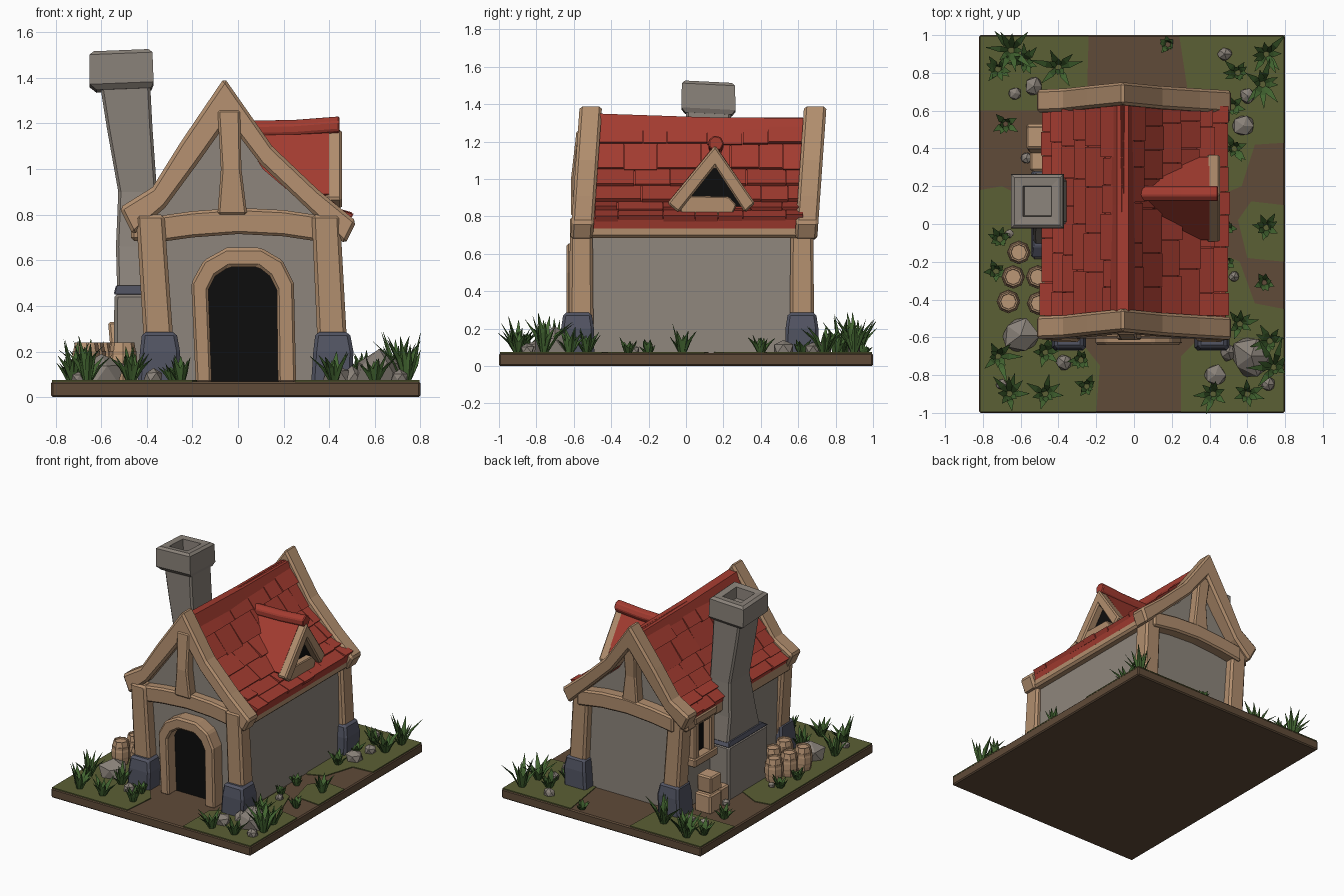
import bpy, bmesh, math, random
from mathutils import Vector

if "Cube" in bpy.data.objects:
    bpy.data.objects.remove(bpy.data.objects["Cube"])
random.seed(4)

def material(name, r, g, b):
    m = bpy.data.materials.new(name)
    m.diffuse_color = (r, g, b, 1)
    m.use_nodes = True
    m.node_tree.nodes["Principled BSDF"].inputs["Base Color"].default_value = m.diffuse_color
    return m

WOOD = material("timber tan", .44, .27, .155)
CRATE = material("light wood", .50, .31, .18)
WALL = material("plaster grey", .27, .235, .20)
STONE = material("stone grey", .25, .22, .19)
SLATE = material("slate blue", .085, .09, .125)
RED = material("roof red", .37, .045, .03)
GRASS = material("grass green", .055, .13, .03)
MOSS = material("moss green", .105, .115, .035)
SOIL = material("soil brown", .115, .07, .04)
BLACK = material("opening black", .004, .004, .004)

def finish(name, bm, mat, bevel=0):
    bmesh.ops.recalc_face_normals(bm, faces=bm.faces)
    me = bpy.data.meshes.new(name)
    bm.to_mesh(me)
    bm.free()
    me.materials.append(mat)
    ob = bpy.data.objects.new(name, me)
    bpy.context.collection.objects.link(ob)
    if bevel:
        mod = ob.modifiers.new("soft edges", 'BEVEL')
        mod.width, mod.segments = bevel, 1
    return ob

def build(name, parts, mat, bevel=0):
    """Each part is a list of rings, lofted and capped."""
    bm = bmesh.new()
    for rings in parts:
        vs = [[bm.verts.new(p) for p in ring] for ring in rings]
        n = len(vs[0])
        for a, b in zip(vs, vs[1:]):
            for i in range(n):
                j = (i + 1) % n
                bm.faces.new((a[i], a[j], b[j], b[i]))
        bm.faces.new(vs[0][::-1])
        bm.faces.new(vs[-1])
    return finish(name, bm, mat, bevel)

def rect(cx, cy, hx, hy, z):
    return [(cx-hx, cy-hy, z), (cx+hx, cy-hy, z), (cx+hx, cy+hy, z), (cx-hx, cy+hy, z)]

def box(x0, x1, y0, y1, z0, z1):
    c = ((x0+x1)/2, (y0+y1)/2, (x1-x0)/2, (y1-y0)/2)
    return [rect(*c, z0), rect(*c, z1)]

def circle(cx, cy, r, z, n=8):
    return [(cx+r*math.cos(6.2832*i/n), cy+r*math.sin(6.2832*i/n), z) for i in range(n)]

def strip(outer, inner, lo, hi, axis='y', lean=0):
    """Bent beam between two profile lines, as deep as lo..hi along the axis."""
    def pt(p, d):
        d += lean * (p[1] - .8)
        return (p[0], d, p[1]) if axis == 'y' else (d, p[0], p[1])
    return [[pt(o, lo), pt(o, hi), pt(i, hi), pt(i, lo)] for o, i in zip(outer, inner)]

# Ground slab and moss patches
build("ground_slab", [box(-.82, .80, -1, 1, 0, .068)], SOIL, .008)
patches = [
    [(-.815, -.995), (-.2, -.995), (-.18, -.75), (-.3, -.6), (-.45, -.4), (-.5, .1), (-.7, .2), (-.815, .18)],
    [(-.815, .995), (-.24, .995), (-.25, .64), (-.5, .6), (-.815, .6)],
    [(.24, .995), (.795, .995), (.795, .43), (.64, .42), (.57, .2), (.45, .15), (.3, .6)],
    [(.795, -.995), (.25, -.995), (.25, -.7), (.45, -.5), (.45, -.15), (.56, -.2), (.64, -.42), (.795, -.45)],
    [(.795, -.2), (.6, -.18), (.55, .02), (.62, .12), (.795, .1)]]
build("moss_patches", [[[(x, y, z) for x, y in p] for z in (.066, .074)] for p in patches], MOSS)

# Walls with gable ends
wall = [(-.385, .06), (.44, .06), (.42, .76), (.31, .83), (.11, 1.0), (-.05, 1.25), (-.21, 1.0), (-.33, .84), (-.40, .76)]
build("walls", [[[(x, y, z) for x, z in wall] for y in (-.54, .62)]], WALL)

# Corner posts on slate feet
posts, feet = [], []
for y in (-.56, .62):
    for xb, xt in ((-.345, -.385), (.415, .385)):
        posts.append([rect(xb, y, .065, .065, .2), rect(xt, y, .062, .06, .8)])
        fy = y - .02 if y < 0 else y
        feet.append([rect(xb-.005, fy, .09, .09, .05), rect(xb+.003, fy, .088, .088, .2), rect(xb, fy, .075, .075, .285)])
build("corner_posts", posts, WOOD, .015)
build("post_feet", feet, SLATE, .015)

# Gable frames, tie beams and king posts, front and back
outer = [(-.52, .83), (-.375, .92), (-.25, 1.12), (-.06, 1.40), (.15, 1.10), (.35, .91), (.52, .77)]
inner = [(-.46, .71), (-.32, .83), (-.18, 1.02), (-.045, 1.21), (.10, 1.02), (.30, .83), (.47, .67)]
tie_top = [(-.38, .79), (-.2, .815), (0, .83), (.2, .82), (.4, .79)]
tie_low = [(x, z - .115) for x, z in tie_top]
for side, lo, hi, ky in (("front", -.61, -.49, -.575), ("back", .59, .71, .655)):
    build(side + "_gable_frame", [strip(outer, inner, lo, hi, lean=.07)], WOOD, .015)
    build(side + "_tie_beam", [strip(tie_top, tie_low, lo+.005, hi-.01)], WOOD, .012)
    build(side + "_king_post", [[rect(-.025, ky, .065, .04, .8), rect(-.03, ky, .045, .04, 1.0),
                                 rect(-.04, ky+.03, .05, .04, 1.26)]], WOOD, .01)
build("eave_beams", [box(.39, .475, -.55, .66, .685, .80), box(-.47, -.385, -.55, .66, .685, .80)], WOOD, .015)

# Roof: a base shell with overlapping tile courses
right = [(-.06, 1.325), (.13, 1.05), (.33, .875), (.485, .785)]
left = [(-.06, 1.325), (-.24, 1.06), (-.36, .89), (-.475, .79)]
shell = left[::-1] + right[1:]
build("roof_shell", [strip(shell, [(x*.98, z - .05) for x, z in shell], -.5, .64)], RED)
tiles = []
for prof in (left, right):
    course = []
    for a, b in zip(prof, prof[1:]):
        m = ((a[0]+b[0])/2, (a[1]+b[1])/2)
        course += [(a, m), (m, b)]
    for (ax, az), (bx, bz) in course:
        d = Vector((bx-ax, bz-az)).normalized()
        n = Vector((-d.y, d.x)) if d.x > 0 else Vector((d.y, -d.x))
        y = -.485
        while y < .62:
            w = min(random.uniform(.12, .26), .63 - y)
            if .63 - (y + w) < .06:
                w = .63 - y
            t = random.uniform(.014, .03)
            e = random.uniform(0, .012)
            p = [Vector((ax, az)) - n*.01, Vector((bx, bz)) + d*e - n*.01,
                 Vector((bx, bz)) + d*e + n*t, Vector((ax, az)) + n*.006]
            tiles.append([[(q.x, s, q.y) for q in p] for s in (y, y + w - .004)])
            y += w
build("roof_tiles", tiles, RED)
ridge = [(-.125, 1.26), (-.09, 1.34), (-.03, 1.345), (.005, 1.26)]
build("roof_ridge_cap", [[[(x, y, z + dz) for x, z in ridge] for y, dz in ((-.49, .005), (.1, -.015), (.64, -.02))]], RED)

# Dormer
d_out = [(-.10, .87), (.155, 1.18), (.37, .87)]
d_in = [(-.04, .82), (.155, 1.065), (.315, .82)]
build("dormer_frame", [strip(d_out, d_in, .385, .455, 'x')], WOOD, .01)
build("dormer_roof", [strip([(-.085, .89), (.155, 1.185), (.355, .89)],
                            [(-.05, .86), (.155, 1.12), (.32, .86)], .03, .40, 'x')], RED)
build("dormer_ridge_cap", [[[(x, .16 + q[0], z + q[1]) for q in circle(0, 0, .043, 0, 7)]
                            for x, z in ((0, 1.17), (.25, 1.175), (.445, 1.19))]], RED, .006)
build("dormer_window", [[[(x, y, z) for y, z in ((-.05, .84), (.33, .84), (.155, 1.12))] for x in (.39, .398)]], BLACK)
build("dormer_sill", [[[(x, y, z) for y, z in ((-.02, .795), (.24, .795), (.27, .86), (.23, .905), (.02, .91), (-.04, .87))]
                       for x in (.33, .445)]], WOOD, .006)

# Arched doorway
a_out = [(-.185, .06), (-.205, .50), (-.15, .60), (-.05, .655), (.10, .655), (.195, .60), (.245, .50), (.255, .06)]
a_in = [(-.115, .06), (-.13, .47), (-.10, .53), (-.04, .57), (.09, .57), (.14, .53), (.17, .47), (.175, .06)]
build("door_arch", [strip(a_out, a_in, -.64, -.52)], WOOD, .012)
build("door_opening", [[[(x*1.02, y, z) for x, z in a_in] for y in (-.549, -.542)]], BLACK)

# Side window on the left wall
build("side_window_frame", [box(-.47, -.38, .33, .385, .43, .76), box(-.47, -.38, .515, .565, .43, .76),
                            box(-.48, -.38, .31, .58, .40, .46), box(-.48, -.38, .32, .57, .71, .765)], WOOD, .008)
build("side_window_opening", [box(-.412, -.405, .37, .53, .44, .73)], BLACK)

# Chimney with stepped base and hollow cap
build("chimney_base", [[rect(-.43, .05, .115, .235, .05), rect(-.43, .05, .112, .225, .455)]], STONE, .015)
build("chimney_ledge", [[rect(-.43, .05, .115, .23, .45), rect(-.43, .07, .105, .19, .49)]], SLATE, .005)
build("chimney_shaft", [[rect(-.42, .08, .11, .19, .47), rect(-.43, .10, .105, .15, .66), rect(-.44, .12, .085, .12, .9),
                         rect(-.475, .12, .10, .12, 1.18), rect(-.495, .12, .11, .12, 1.37)]], STONE, .012)
cap = [rect(-.50, .12, .12, .125, 1.345), rect(-.51, .12, .14, .145, 1.37), rect(-.513, .12, .138, .142, 1.5),
       rect(-.513, .12, .12, .125, 1.515), rect(-.513, .12, .075, .08, 1.51), rect(-.51, .12, .07, .075, 1.43)]
build("chimney_cap", [[[(x, y, z + .04*(x+.51) - .05*(y-.12)) for x, y, z in r] for r in cap]], STONE)

# Barrels and crates along the left wall
barrels = [(-.61, -.15), (-.64, -.28), (-.665, -.41), (-.51, -.28), (-.505, -.42)]
build("barrels", [[circle(x, y, r, z) for r, z in ((.05, .06), (.063, .13), (.063, .17), (.05, .24), (.042, .24), (.04, .23))]
                  for x, y in barrels], CRATE)
build("barrel_hoops", [[circle(x, y, .061, z) for z in (zz, zz + .018)] for x, y in barrels for zz in (.10, .185)], WOOD)
build("crates", [box(-.57, -.44, .40, .53, .06, .20), box(-.55, -.43, .28, .385, .06, .19),
                 [rect(-.50, .44, .058, .065, .2), rect(-.51, .46, .06, .06, .33)]], CRATE, .01)

# Rocks
rocks = [(.62, -.70, .115), (.43, -.80, .06), (-.60, -.59, .10), (.58, .52, .06), (.60, .68, .045), (.48, .90, .04),
         (-.53, .73, .05), (-.63, .69, .035), (-.37, -.73, .045), (-.70, -.85, .03), (.53, -.28, .03), (.5, -.68, .05),
         (-.57, .35, .03), (-.66, -.05, .025), (.71, -.85, .04)]
bm = bmesh.new()
for x, y, r in rocks:
    for v in bmesh.ops.create_icosphere(bm, subdivisions=1, radius=r)['verts']:
        v.co *= random.uniform(.88, 1.15)
        v.co = Vector((x + v.co.x, y + v.co.y, .08 + r*.2 + v.co.z*.85))
        v.co.z = max(v.co.z, .06)
finish("rocks", bm, STONE)

# Grass clumps: x, y, blade length
clumps = [(-.65, .92, .19), (-.40, .83, .21), (-.58, .86, .14), (-.68, .53, .10), (.18, .95, .06), (.70, .90, .21),
          (.55, .80, .13), (.68, .74, .17), (.53, .40, .10), (.70, -.02, .15), (.49, -.02, .09), (.49, -.20, .08),
          (.69, -.31, .09), (.56, -.53, .13), (.74, -.76, .22), (.60, -.90, .13), (.42, -.90, .14), (.72, -.62, .16),
          (-.66, -.90, .19), (-.47, -.90, .15), (-.25, -.86, .12), (-.72, -.70, .18), (-.47, -.68, .15),
          (-.28, -.72, .09), (-.71, -.08, .10), (-.73, -.25, .10), (.52, .62, .09), (-.72, .82, .12)]
blades = []
for x, y, size in clumps:
    for k in range(10):
        ang = k*.63 + random.uniform(-.3, .3)
        length = size * random.uniform(.65, 1.1)
        out = Vector((math.cos(ang), math.sin(ang), 0))
        side = Vector((-out.y, out.x, 0))
        spread = random.uniform(.15, .75)
        rings = []
        for t, w in ((0, .009), (.5, .017), (1, .001)):
            c = Vector((x, y, .065)) + out*(.012 + length*spread*t**1.4) + Vector((0, 0, length*t*(1.1 - .45*spread*t)))
            c.x = max(-.81, min(.80, c.x))
            rings.append([c - side*w, c + out*w*.5 - Vector((0, 0, w*.4)), c + side*w])
        blades.append(rings)
build("grass_clumps", blades, GRASS)
